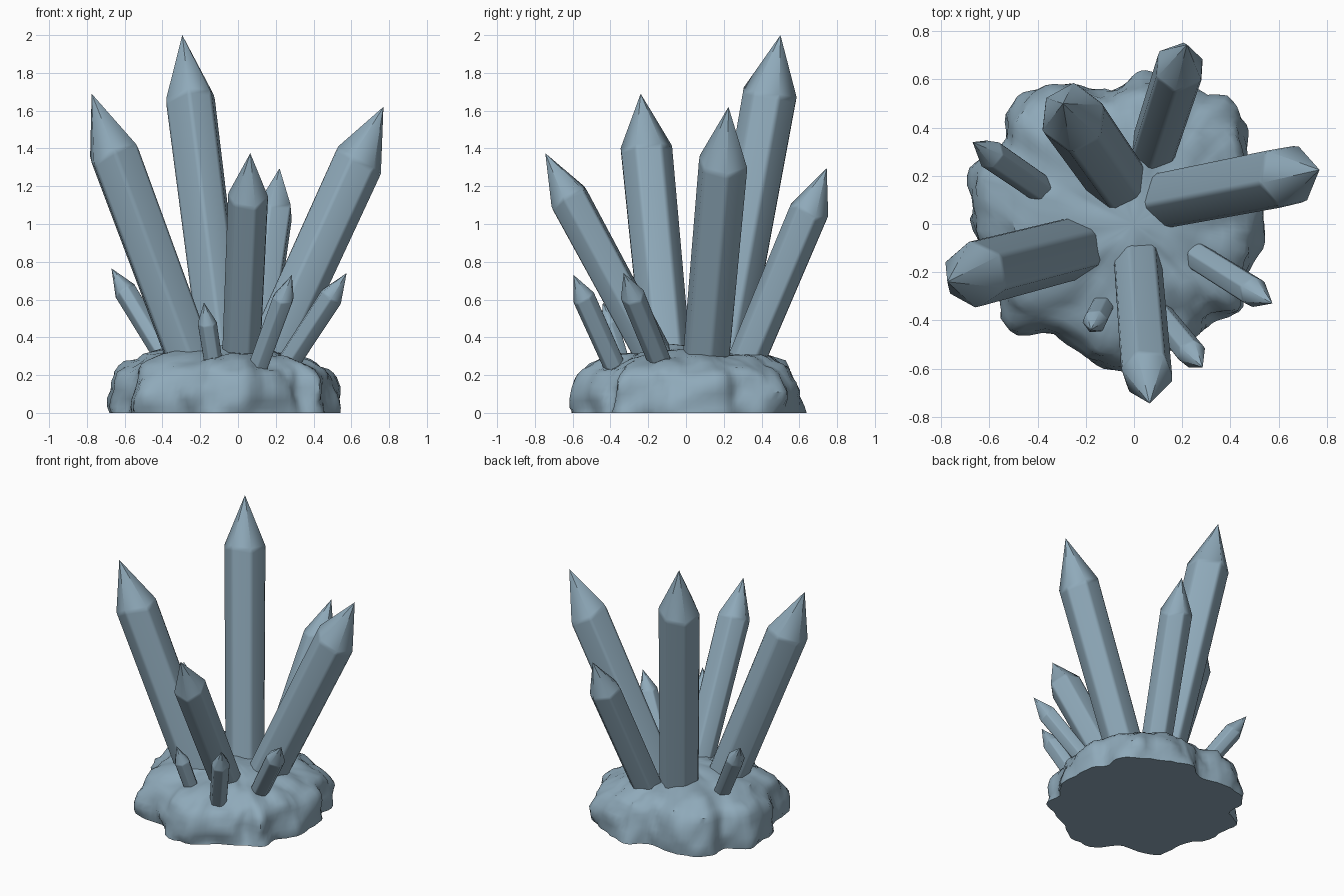
import bpy, bmesh, math, random
from mathutils import Vector, noise

random.seed(4)
cube = bpy.data.objects.get("Cube")
if cube:
    bpy.data.objects.remove(cube)

# One stone colour for everything
stone = bpy.data.materials.new("blue grey stone")
stone.use_nodes = True
colour = (0.275, 0.40, 0.49, 1)
stone.diffuse_color = colour
stone.node_tree.nodes["Principled BSDF"].inputs["Base Color"].default_value = colour


def finish(bm, name, angle):
    bmesh.ops.recalc_face_normals(bm, faces=bm.faces)
    mesh = bpy.data.meshes.new(name)
    bm.to_mesh(mesh)
    bm.free()
    mesh.materials.append(stone)
    obj = bpy.data.objects.new(name, mesh)
    bpy.context.collection.objects.link(obj)
    bpy.ops.object.select_all(action='DESELECT')
    obj.select_set(True)
    bpy.context.view_layer.objects.active = obj
    bpy.ops.object.shade_smooth_by_angle(angle=math.radians(angle))
    return obj


def crystal(name, base, tip, radius, phase):
    """Six-sided prism with a pointed end, softened along its edges."""
    base, tip = Vector(base), Vector(tip)
    axis = tip - base
    turn = axis.to_track_quat('Z', 'Y')
    shoulder = axis.length - 2.3 * radius
    bm = bmesh.new()
    low, high = [], []
    for k in range(6):
        a = math.radians(90 + phase + 60 * k + random.uniform(-4, 4))
        r = radius * random.uniform(0.96, 1.03)
        lift = random.uniform(-0.15, 0.15) * radius
        x, y = math.cos(a) * r, math.sin(a) * r
        low.append(bm.verts.new(base + turn @ Vector((x * 0.95, y * 0.95, -0.04))))
        high.append(bm.verts.new(base + turn @ Vector((x, y, shoulder + lift))))
    apex = bm.verts.new(tip)
    bm.faces.new(low)
    for k in range(6):
        n = (k + 1) % 6
        bm.faces.new((low[k], low[n], high[n], high[k]))
        bm.faces.new((high[k], high[n], apex))
    soft = [e for e in bm.edges if apex not in e.verts
            and any(v in high for v in e.verts)]
    bmesh.ops.bevel(bm, geom=soft, offset=radius * 0.11, segments=1,
                    profile=0.5, affect='EDGES')
    obj = finish(bm, name, 38)
    # Keeps the large facets flat while the narrow bevels blend
    weighted = obj.modifiers.new("flat facets", 'WEIGHTED_NORMAL')
    weighted.keep_sharp = True


# Rock base: lobed outline lofted upward through shrinking rings
outline = [Vector(p) for p in (
    (.55, 0), (.53, .2), (.47, .28), (.465, .41), (.4, .5), (.27, .55),
    (.1, .6), (.03, .63), (-.05, .59), (-.15, .56), (-.3, .585), (-.43, .56),
    (-.52, .48), (-.54, .36), (-.62, .3), (-.69, .2), (-.67, .02),
    (-.59, -.17), (-.58, -.33), (-.5, -.43), (-.33, -.45), (-.22, -.54),
    (-.13, -.61), (.04, -.62), (.15, -.52), (.27, -.45), (.33, -.38),
    (.43, -.36), (.45, -.22), (.52, -.1))]
profile = [(0, 1), (.03, 1.005), (.07, 1.005), (.11, .995), (.15, .975), (.19, .95),
           (.22, .92), (.245, .88), (.265, .82), (.285, .76), (.3, .69),
           (.315, .6), (.325, .49), (.335, .37), (.345, .26), (.35, .13)]


def smooth_loop(points, steps):
    """Closed Catmull-Rom curve through the points."""
    out, n = [], len(points)
    for i in range(n):
        a, b, c, d = (points[(i + j) % n] for j in (-1, 0, 1, 2))
        for s in range(steps):
            t = s / steps
            out.append(0.5 * (2 * b + (c - a) * t + (2 * a - 5 * b + 4 * c - d) * t**2
                              + (3 * b - a - 3 * c + d) * t**3))
    return out


def chipped(v):
    """Rocky bumps with creases between them."""
    return (0.055 * (0.42 - noise.voronoi(v * 5)[0][0])
            + 0.025 * noise.noise(v * 6) + 0.015 * noise.noise(v * 15))


loop = smooth_loop(outline, 4)
bm = bmesh.new()
rings = []
for z, scale in profile:
    ring = []
    for p in loop:
        # Inner rings lose the lobes and become rounder
        q = p.lerp(p.normalized() * 0.58, 0.5 * (1 - scale)) * scale
        v = Vector((q.x, q.y, z))
        bump = chipped(v)
        outward = Vector((q.x, q.y, 0)).normalized()
        v += outward * bump * scale
        # The top is bumpy and leans down to the front left
        v.z += (bump * 0.7 - 0.06 * q.x + 0.035 * q.y) * z / 0.35
        ring.append(bm.verts.new(v))
    rings.append(ring)
count = len(loop)
for lower, upper in zip(rings, rings[1:]):
    for k in range(count):
        n = (k + 1) % count
        bm.faces.new((lower[k], lower[n], upper[n], upper[k]))
bm.faces.new(rings[0])
centre = bm.verts.new((0, 0, 0.355))
for k in range(count):
    bm.faces.new((rings[-1][k], rings[-1][(k + 1) % count], centre))
finish(bm, "rock_base", 40)

# Crystals: name, foot, tip, radius, turn about own axis
for spec in (
    ("tall_back_crystal", (-.085, .20, .33), (-.295, .50, 2.0), .147, 20),
    ("right_crystal", (-.27, -.11, .33), (-.775, -.24, 1.69), .145, 20),
    ("left_crystal", (.175, .11, .32), (.77, .225, 1.62), .14, 0),
    ("front_crystal", (.02, -.18, .33), (.065, -.745, 1.375), .114, 15),
    ("back_crystal", (.085, .33, .31), (.22, .745, 1.295), .108, 10),
    ("small_right_crystal", (-.40, .155, .32), (-.67, .34, .765), .065, 25),
    ("small_left_crystal", (.27, -.14, .275), (.575, -.33, .74), .068, 5),
    ("small_front_crystal", (.105, -.375, .24), (.285, -.595, .73), .062, 15),
    ("tiny_front_crystal", (-.13, -.34, .265), (-.18, -.44, .585), .052, 0),
):
    crystal(*spec)
